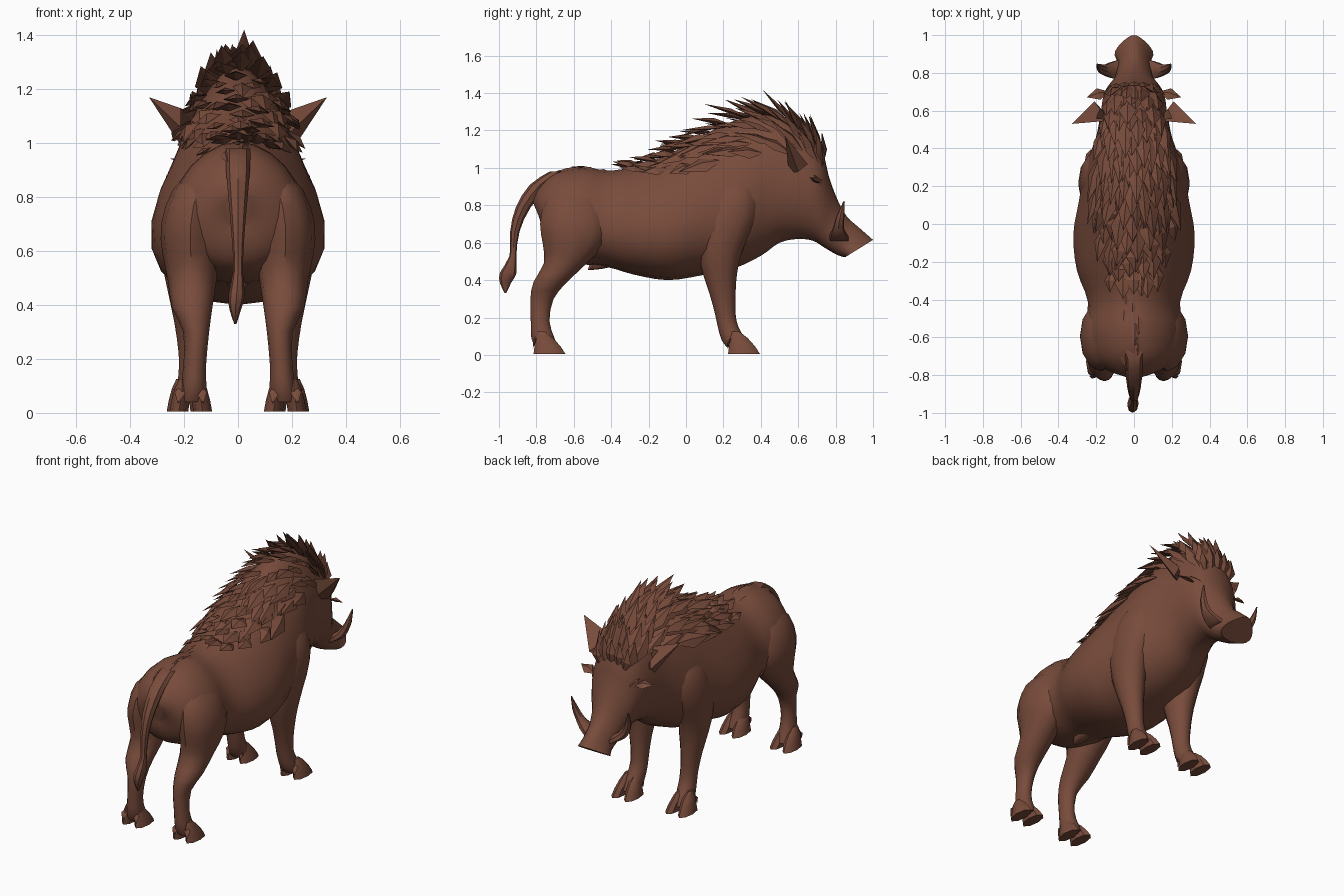
import bpy, bmesh, math, random
from mathutils import Vector

random.seed(4)
if "Cube" in bpy.data.objects:
    bpy.data.objects.remove(bpy.data.objects["Cube"], do_unlink=True)

# One hide colour for everything
hide = bpy.data.materials.new("brown hide")
hide.use_nodes = True
hide.diffuse_color = (0.19, 0.072, 0.045, 1)
hide.node_tree.nodes["Principled BSDF"].inputs["Base Color"].default_value = hide.diffuse_color


def finish(name, bm, angle=40):
    bmesh.ops.recalc_face_normals(bm, faces=bm.faces[:])
    mesh = bpy.data.meshes.new(name)
    bm.to_mesh(mesh)
    bm.free()
    obj = bpy.data.objects.new(name, mesh)
    obj.data.materials.append(hide)
    bpy.context.collection.objects.link(obj)
    bpy.ops.object.select_all(action='DESELECT')
    obj.select_set(True)
    bpy.context.view_layer.objects.active = obj
    bpy.ops.object.shade_smooth_by_angle(angle=math.radians(angle))


def sample(rows, u):
    """Smooth curve through rows of numbers at position u."""
    u = max(0, min(len(rows) - 1, u))
    i = min(int(u), len(rows) - 2)
    t = u - i
    a, b, c, d = (rows[max(0, min(len(rows) - 1, i + k))] for k in (-1, 0, 1, 2))
    return [q + t * ((r - p) / 2 + t * ((2 * p - 5 * q + 4 * r - s) / 2
            + t * (3 * q - p - 3 * r + s) / 2)) for p, q, r, s in zip(a, b, c, d)]


def loft(bm, rings):
    loops = [[bm.verts.new(p) for p in ring] for ring in rings]
    n = len(loops[0])
    for low, high in zip(loops, loops[1:]):
        for i in range(n):
            j = (i + 1) % n
            bm.faces.new((low[i], low[j], high[j], high[i]))
    bm.faces.new(loops[0])
    bm.faces.new(loops[-1])


def tube(bm, rows, sides=10, steps=2, side=1):
    """Level rings: centre x, y, z and radius in x, y."""
    rings = []
    for k in range((len(rows) - 1) * steps + 1):
        x, y, z, rx, ry = sample(rows, k / steps)
        rings.append([(side * (x + rx * math.cos(i * math.tau / sides)),
                       y + ry * math.sin(i * math.tau / sides), z) for i in range(sides)])
    loft(bm, rings)


def blade(bm, base, direction, length, width, normal, curl=0.0):
    """Leaf-shaped tuft with a raised middle."""
    d = direction.normalized()
    s = d.cross(normal).normalized()
    n = s.cross(d)
    mid = base + d * length * 0.4
    tip = bm.verts.new(base + d * length + n * curl * length)
    root = bm.verts.new(base - d * length * 0.15 - n * 0.01)
    ring = [bm.verts.new(mid + v) for v in
            (s * width, n * width * 0.4, -s * width, -n * width * 0.3)]
    for i in range(4):
        a, b = ring[i], ring[(i + 1) % 4]
        bm.faces.new((a, b, tip))
        bm.faces.new((b, a, root))


# Torso, neck and head: top y, z, bottom y, z, half width, narrowing towards the top
profile = [
    (-.82, .82, -.77, .70, .05, 0), (-.79, .89, -.76, .62, .14, .1), (-.70, .975, -.71, .54, .22, .1),
    (-.55, 1.005, -.58, .49, .255, .15), (-.40, .985, -.42, .47, .24, .2),
    (-.20, 1.03, -.28, .43, .295, .25), (0, 1.12, -.10, .40, .31, .33),
    (.18, 1.22, .08, .425, .28, .36), (.36, 1.28, .25, .46, .25, .34),
    (.52, 1.27, .40, .53, .20, .2), (.64, 1.19, .50, .60, .18, .1), (.73, 1.08, .60, .62, .165, 0),
    (.765, .95, .68, .61, .14, 0), (.81, .83, .73, .58, .105, .1), (.86, .74, .78, .55, .09, .2),
    (.92, .685, .82, .53, .085, .3), (1.0, .615, .85, .522, .095, .45)]


def skin(u, a):
    """Point on the torso surface; a is the angle from the spine."""
    yt, zt, yb, zb, w, taper = sample(profile, u)
    top, low = Vector((0, yt, zt)), Vector((0, yb, zb))
    p = (top + low) / 2 + (top - low) / 2 * math.cos(a)
    p.x = w * math.sin(a) * (1 - taper * math.cos(a))
    return p


def outward(u, a):
    return (skin(u, a) - (skin(u, 0) + skin(u, math.pi)) / 2).normalized()


bm = bmesh.new()
loft(bm, [[skin(k / 3, i * math.tau / 22) for i in range(22)]
          for k in range((len(profile) - 1) * 3 + 1)])
finish("body_and_head", bm)

# Legs: centre x, y, z and radius x, y
hind = [(.11, -.60, .92, .03, .06), (.15, -.60, .83, .09, .15), (.175, -.595, .70, .11, .185),
        (.175, -.60, .59, .105, .165), (.17, -.645, .49, .09, .115), (.17, -.725, .39, .075, .09),
        (.155, -.77, .30, .048, .062), (.16, -.78, .18, .042, .05), (.165, -.765, .09, .048, .062),
        (.17, -.745, .04, .05, .06)]
fore = [(.14, .25, 1.0, .03, .05), (.18, .25, .88, .085, .13), (.195, .22, .73, .10, .16),
        (.195, .185, .58, .09, .125), (.18, .18, .45, .08, .095), (.175, .195, .33, .06, .07),
        (.17, .21, .22, .05, .055), (.17, .225, .15, .05, .055), (.175, .255, .08, .052, .065),
        (.18, .28, .04, .05, .06)]


def cloven_foot(bm, x, y, side):
    for toe in (-1, 1):
        cx = x + toe * .032
        tube(bm, [(cx, y - .015, .125, .012, .02), (cx, y, .09, .028, .05),
                  (cx + toe * .006, y + .02, .045, .034, .07),
                  (cx + toe * .012, y + .03, .006, .035, .085)], 8, 1, side)
        blade(bm, Vector((side * (x + toe * .035), y - .04, .10)), Vector((side * toe * .2, -.3, -1)),
              .07, .02, Vector((0, -1, .5)))


for name, rows, foot_y in (("hind_leg", hind, -.76), ("front_leg", fore, .28)):
    for label, side in (("left", 1), ("right", -1)):
        bm = bmesh.new()
        tube(bm, rows, 12, 2, side)
        cloven_foot(bm, rows[-1][0] + .005, foot_y, side)
        finish(label + "_" + name, bm)

# Tail with a tufted end
bm = bmesh.new()
tube(bm, [(0, -.68, .98, .045, .05), (0, -.78, .91, .045, .055), (0, -.87, .79, .035, .04),
          (0, -.915, .66, .024, .025), (0, -.925, .53, .018, .018), (-.005, -.95, .44, .03, .045),
          (-.01, -.965, .385, .022, .03), (-.01, -.965, .33, .004, .004)], 8, 2)
finish("tail", bm)

# Mane: staggered rows of tufts swept back along the neck
bm = bmesh.new()
rows, columns = 16, 7
for r in range(rows):
    u = 4.9 + r * 0.41
    spread = math.radians(32 + 28 * min(1, r / 5) * min(1, (rows - r) / 5))
    for c in range(columns):
        a = spread * ((c + 0.5 * (r % 2)) / (columns - 0.5) * 2 - 1) + random.uniform(-.06, .06)
        uu = u + random.uniform(-.2, .2)
        p, n = skin(uu, a), outward(uu, a)
        sweep = (skin(uu - 0.4, a) - p).normalized()
        lift = random.uniform(.2, .55) * (1 - 0.65 * min(1, abs(a)))
        fade = 0.6 + 0.4 * min(1, r / 5)
        blade(bm, p + n * .005, sweep + n * lift, random.uniform(.16, .25) * fade,
              random.uniform(.032, .052), n, random.uniform(-.04, .1))
finish("mane", bm, 25)

# Short bristles along the rump and forehead crest
bm = bmesh.new()
for k in range(12):
    u, a = 2.3 + k * 0.22, random.uniform(-.3, .3)
    n = outward(u, a)
    blade(bm, skin(u, a) - n * .006, skin(u - .4, a) - skin(u, a), .13, .028, n)
for k in range(5):
    a = (k - 2) * .28
    blade(bm, skin(11.3, a), Vector((a * .3, -.1, 1)), random.uniform(.12, .19), .038,
          Vector((0, 1, .2)))
finish("bristles", bm, 25)

for label, side in (("left", 1), ("right", -1)):
    # Ear: pointed cup leaning out and back
    bm = bmesh.new()
    tip = bm.verts.new((side * .33, .53, 1.17))
    ring = [bm.verts.new((side * x, y, z)) for x, y, z in
            ((.10, .55, 1.09), (.20, .56, 1.10), (.18, .61, 1.05), (.21, .65, 1.02),
             (.205, .60, .98), (.12, .55, .97))]
    for i in range(6):
        bm.faces.new((ring[i], ring[(i + 1) % 6], tip))
    bm.faces.new(ring)
    finish(label + "_ear", bm, 30)

    # Curved tusk and lip swelling
    bm = bmesh.new()
    tube(bm, [(.06, .82, .61, .045, .06), (.105, .815, .64, .045, .05), (.15, .815, .68, .03, .03),
              (.18, .825, .74, .018, .022), (.195, .845, .82, .003, .004)], 7, 2, side)
    finish(label + "_tusk", bm)

    # Tuft below the ear and brow ridge
    bm = bmesh.new()
    blade(bm, Vector((side * .145, .70, .93)), Vector((side * .9, -.25, .1)), .11, .035,
          Vector((0, .5, 1)))
    blade(bm, Vector((side * .10, .745, .90)), Vector((side * .5, -.5, .5)), .11, .026,
          Vector((side * .6, 1, .4)))
    finish(label + "_cheek_tufts", bm, 30)

# Belly sheath
bm = bmesh.new()
tube(bm, [(0, -.40, .52, .05, .10), (0, -.46, .47, .035, .06), (0, -.51, .455, .01, .015)], 8, 2)
finish("belly_sheath", bm)
